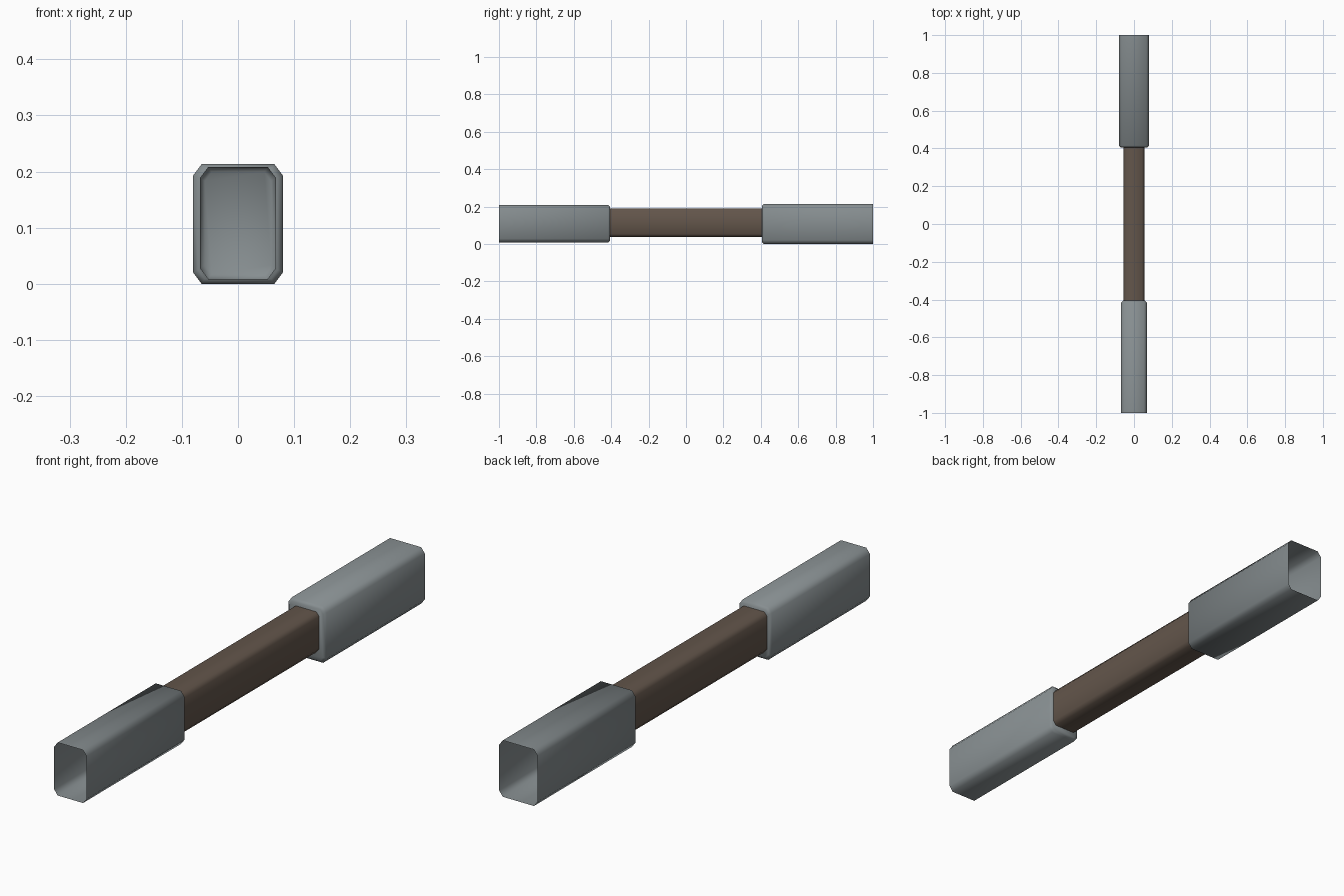
import bpy, bmesh, math

if "Cube" in bpy.data.objects:
    bpy.data.objects.remove(bpy.data.objects["Cube"])


def material(name, rgb):
    m = bpy.data.materials.new(name)
    m.diffuse_color = (*rgb, 1)
    m.use_nodes = True
    m.node_tree.nodes["Principled BSDF"].inputs["Base Color"].default_value = m.diffuse_color
    return m


grey = material("sleeve grey", (0.24, 0.27, 0.28))
brown = material("shaft brown", (0.125, 0.092, 0.07))


def section(bm, y, half_w, z0, z1, cx, cz):
    """One ring: a rectangle with chamfered corners at a given y."""
    w = half_w
    pts = [(w - cx, z0), (w, z0 + cz), (w, z1 - cz), (w - cx, z1),
           (cx - w, z1), (-w, z1 - cz), (-w, z0 + cz), (cx - w, z0)]
    return [bm.verts.new((x, y, z)) for x, z in pts]


def tube(name, rings, mat, cap_last=False):
    """Loft the rings along y, optionally closing the last one."""
    bm = bmesh.new()
    loops = [section(bm, *r) for r in rings]
    for a, b in zip(loops, loops[1:]):
        for i in range(8):
            j = (i + 1) % 8
            bm.faces.new((a[i], a[j], b[j], b[i]))
    if cap_last:
        bm.faces.new(loops[-1])
    bmesh.ops.recalc_face_normals(bm, faces=bm.faces)
    # make sure the side walls point outward
    bm.faces.ensure_lookup_table()
    zmid = (rings[0][2] + rings[0][3]) / 2
    f = bm.faces[0]
    c = f.calc_center_median()
    if f.normal.x * c.x + f.normal.z * (c.z - zmid) < 0:
        bmesh.ops.reverse_faces(bm, faces=bm.faces)
    me = bpy.data.meshes.new(name)
    bm.to_mesh(me)
    bm.free()
    ob = bpy.data.objects.new(name, me)
    bpy.context.collection.objects.link(ob)
    me.materials.append(mat)
    bpy.ops.object.select_all(action='DESELECT')
    ob.select_set(True)
    bpy.context.view_layer.objects.active = ob
    bpy.ops.object.shade_smooth_by_angle(angle=math.radians(60))
    return ob


def sleeve(name, side, half_w, z0, z1):
    """Thin sleeve, open at the outer end, bevelled and capped inside."""
    b = 0.009
    tube(name, [
        (side * 1.0, half_w, z0, z1, 0.015, 0.02),
        (side * 0.415, half_w, z0, z1, 0.015, 0.02),
        (side * 0.406, half_w - b, z0 + b, z1 - b, 0.012, 0.016),
    ], grey, cap_last=True)


# end sleeves: the rear one is slightly larger
sleeve("front_sleeve", -1, 0.068, 0.008, 0.208)
sleeve("rear_sleeve", 1, 0.08, 0.0, 0.213)

# middle shaft
tube("middle_shaft", [(-0.407, 0.055, 0.038, 0.19, 0.012, 0.015),
                      (0.407, 0.055, 0.038, 0.19, 0.012, 0.015)], brown)
